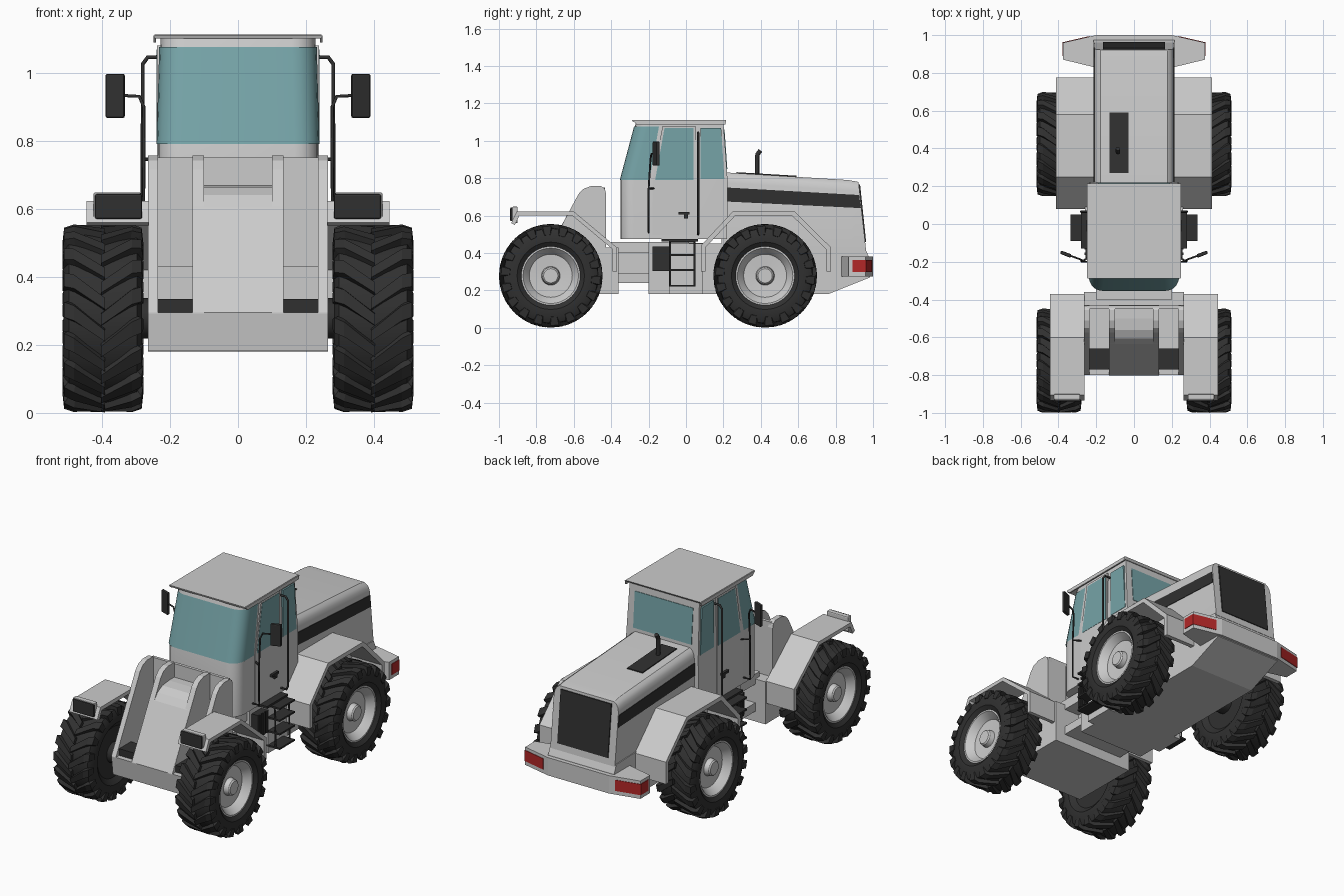
import bpy, bmesh, math
from mathutils import Vector

if "Cube" in bpy.data.objects:
    bpy.data.objects.remove(bpy.data.objects["Cube"])


def material(name, col):
    m = bpy.data.materials.new(name)
    m.diffuse_color = (*col, 1)
    m.use_nodes = True
    m.node_tree.nodes["Principled BSDF"].inputs["Base Color"].default_value = m.diffuse_color
    return m


BLACK = material("rubber_black", (0.03, 0.03, 0.03))
GLASS = material("window_teal", (0.18, 0.37, 0.39))
RED = material("lamp_red", (0.45, 0.02, 0.02))


def setup(ob, mat, mirror, bevel):
    bpy.context.collection.objects.link(ob)
    if mat:
        ob.data.materials.append(mat)
    if bevel:
        b = ob.modifiers.new("bevel", 'BEVEL')
        b.width, b.segments, b.limit_method = bevel, 2, 'ANGLE'
    if mirror:
        ob.modifiers.new("mirror", 'MIRROR').use_mirror_merge = False
    return ob


def finish(name, bm, mat=None, mirror=False, bevel=0, smooth=True):
    bmesh.ops.recalc_face_normals(bm, faces=bm.faces)
    me = bpy.data.meshes.new(name)
    bm.to_mesh(me)
    bm.free()
    if smooth:
        me.shade_smooth()
        me.set_sharp_from_angle(angle=math.radians(32))
    return setup(bpy.data.objects.new(name, me), mat, mirror, bevel)


def loft(bm, rings, closed=True, caps=True):
    vs = [[bm.verts.new(p) for p in r] for r in rings]
    n = len(rings[0])
    for a, b in zip(vs, vs[1:]):
        for i in range(n if closed else n - 1):
            j = (i + 1) % n
            bm.faces.new((a[i], a[j], b[j], b[i]))
    if caps:
        bm.faces.new(vs[0])
        bm.faces.new(vs[-1])


def prism(name, pts, a, b, axis='x', **kw):
    """Extrude a (y,z) profile along x, or an (x,y) plan along z."""
    bm = bmesh.new()
    put = (lambda p, t: (t, p[0], p[1])) if axis == 'x' else (lambda p, t: (p[0], p[1], t))
    loft(bm, [[put(p, t) for p in pts] for t in (a, b)])
    return finish(name, bm, smooth=False, **kw)


def box(name, x, y, z, **kw):
    return prism(name, [(y[0], z[0]), (y[1], z[0]), (y[1], z[1]), (y[0], z[1])], *x, **kw)


def strip(name, pts, th, a, b, **kw):
    """Bent sheet: polyline thickened towards its right side."""
    P = [Vector(p) for p in pts]
    inner = []
    for i, p in enumerate(P):
        d = [(P[k + 1] - P[k]).normalized() for k in (i - 1, i) if 0 <= k < len(P) - 1]
        n = sum((Vector((v.y, -v.x)) for v in d), Vector((0, 0))).normalized()
        inner.append(p + n * th / n.dot(Vector((d[0].y, -d[0].x))))
    return prism(name, [tuple(p) for p in P + inner[::-1]], a, b, **kw)


def pipe(name, pts, r, mirror=True):
    cu = bpy.data.curves.new(name, 'CURVE')
    cu.dimensions, cu.bevel_depth, cu.bevel_resolution, cu.use_fill_caps = '3D', r, 2, True
    s = cu.splines.new('POLY')
    s.points.add(len(pts) - 1)
    for q, p in zip(s.points, pts):
        q.co = (*p, 1)
    return setup(bpy.data.objects.new(name, cu), BLACK, mirror, 0)


def wheel_pt(x, r, a, yc):
    return (0.397 + x, yc - r * math.cos(a), 0.278 + r * math.sin(a))


def lathe(name, prof, yc, mat=None, n=40, caps=True):
    bm = bmesh.new()
    loft(bm, [[wheel_pt(x, r, i * math.tau / n, yc) for i in range(n)] for x, r in prof], caps=caps)
    return finish(name, bm, mat, True)


# Wheels: tyre (with dark inner disc), chevron lugs, dished rim, axle stubs
for tag, yc in (("front", -0.723), ("rear", 0.423)):
    lathe(tag + "_tyre", [(-.09, .01), (-.09, .148), (-.114, .18), (-.115, .225), (-.10, .253), (0, .258),
                          (.10, .253), (.115, .225), (.114, .18), (.09, .148)], yc, BLACK, caps=False)
    bm = bmesh.new()
    N = 18
    for side in (-1, 1):
        for k in range(N):
            a0 = (k + (0.5 if side > 0 else 0)) * math.tau / N
            rings = []
            for x, xb, r, rb, w in ((-.006, -.006, .277, .245, .06), (.085, .08, .276, .245, .08),
                                    (.114, .095, .266, .24, .085), (.119, .10, .22, .215, .07)):
                a = a0 + 0.27 * min(x, .1) / .1
                rings.append([wheel_pt(side * xx, rr, a + s, yc) for xx, rr, s in
                              ((x, r, -w), (x, r, w), (xb, rb, w * 1.35), (xb, rb, -w * 1.35))])
            loft(bm, rings)
    finish(tag + "_tyre_lugs", bm, BLACK, True, smooth=False)
    lathe(tag + "_rim", [(.0, .155), (.098, .157), (.098, .148), (.07, .125), (.055, .115),
                         (.05, .05), (.078, .045), (.085, .038), (.085, .012)], yc)
    bm = bmesh.new()
    loft(bm, [[(x, yc + .06 * math.cos(i * .3927), .278 + .06 * math.sin(i * .3927)) for i in range(16)]
              for x in (.20 if yc > 0 else .255, .33)])
    finish(tag + "_axle", bm, mat=BLACK, mirror=True)

# Front frame: base, back wall, four lift-arm plates, sloped centre panel
prism("front_base", [(-.80, .295), (-.36, .295), (-.36, .18), (-.60, .18), (-.785, .182)], -.265, .265)
box("front_back_wall", (-.25, .25), (-.45, -.432), (.43, .75))
box("front_rear_block", (-.265, .265), (-.44, -.36), (.19, .43))
plate = [(-.80, .295), (-.575, .715), (-.55, .742), (-.51, .757), (-.455, .757), (-.435, .745),
         (-.428, .72), (-.428, .27), (-.80, .29)]
prism("inner_arm_plate", plate, .10, .133, mirror=True)
prism("outer_arm_plate", plate, .235, .265, mirror=True)
prism("centre_slope", [(-.801, .295), (-.635, .604), (-.605, .64), (-.56, .663), (-.50, .67), (-.43, .67),
                       (-.43, .29)], -.132, .132)
box("arm_pivot", (.13, .24), (-.77, -.66), (.28, .335), mat=BLACK, mirror=True)

# Fenders
front_line = [(-.935, .56), (-.905, .622), (-.60, .622), (-.37, .43), (-.37, .30)]
strip("front_fender", front_line, .022, .262, .445, mirror=True)
strip("rear_fender", [(.08, .30), (.08, .44), (.25, .622), (.58, .622), (.775, .43), (.775, .30)],
      .025, .18, .412, mirror=True)
box("headlight_housing", (.285, .425), (-.93, -.90), (.56, .648), mirror=True, bevel=.006)
box("headlight", (.282, .42), (-.94, -.925), (.57, .643), mat=BLACK, mirror=True, bevel=.005)

# Articulation joint
for nm, z in (("upper_hinge", (.40, .46)), ("lower_hinge", (.24, .29))):
    box(nm, (-.2, .2), (-.40, -.15), z)
box("hinge_post", (-.1, .1), (-.37, -.19), (.26, .44))

# Rear chassis, side tanks, counterweight
prism("rear_chassis", [(-.2, .18), (.76, .18), (.985, .27), (.975, .385), (.955, .432), (-.2, .46)], -.215, .215)
prism("side_tank", [(-.09, .18), (.09, .18), (.09, .45), (-.09, .45)], .2, .26, mirror=True)
prism("counterweight", [(-.2, 1.0), (-.375, .96), (-.375, .87), (-.21, .83),
                        (.21, .83), (.375, .87), (.375, .96), (.2, 1.0)], .275, .38, axis='z')
prism("tail_light", [(.235, .995), (.379, .962), (.379, .89), (.36, .89), (.36, .94), (.235, .97)],
      .298, .362, axis='z', mat=RED, mirror=True)
for i in range(6):
    box("ribbed_filter", (.19, .262 if i % 2 else .256), (-.18 + i * .015, -.165 + i * .015), (.305, .435),
        mat=BLACK, mirror=True)

# Hood with rounded shoulders


def hood_ring(y, top, slant=0):
    half = [(.21, .42), (.21, top - .055), (.205, top - .03), (.195, top - .012), (.178, top)]
    pts = half + [(-x, z) for x, z in half[::-1]]
    return [(x, y - slant * (z - .42), z) for x, z in pts]


bm = bmesh.new()
loft(bm, [hood_ring(.19, .832), hood_ring(.89, .79, .06), hood_ring(.962, .78, .11)])
finish("hood", bm)
prism("hood_side_stripe", [(.22, .75), (.925, .71), (.935, .64), (.22, .675)], .2, .2135, mat=BLACK, mirror=True)
prism("rear_grille", [(.90, .46), (.963, .46), (.931, .765), (.88, .765)], -.165, .165, mat=BLACK)
prism("hood_intake", [(.27, .80), (.27, .832), (.59, .813), (.59, .78)], -.13, -.03, mat=BLACK)
pipe("exhaust", [(-.085, .38, .8), (-.085, .38, .915), (-.085, .384, .93), (-.085, .398, .948)], .012, False)

# Cab shell with rounded front corners


def front_arc(w, f, back, z, grow=0):
    """Right-to-left outline of the cab nose at height z."""
    half = [(w + grow, back)]
    for i in range(6):
        t = i * math.pi / 10
        half.append((w - .07 + (.07 + grow) * math.cos(t), f + .07 - (.07 + grow) * math.sin(t)))
    return [(x, y, z) for x, y in half + [(-x, y) for x, y in half[::-1]]]


bm = bmesh.new()
loft(bm, [front_arc(.235, -.35, .22, .475), front_arc(.235, -.35, .222, .79), front_arc(.227, -.267, .2, 1.1)])
finish("cab_shell", bm)
bm = bmesh.new()
loft(bm, [front_arc(.235, -.35, -.195, .79, .004), front_arc(.2275, -.274, -.145, 1.075, .004)],
     closed=False, caps=False)
finish("windshield", bm, GLASS)
# Roof plate with side drip rails
prism("roof", [(-.288, 1.111), (-.284, 1.1), (.205, 1.1), (.215, 1.112)], -.245, .245)
prism("roof_drip_rail", [(-.287, 1.109), (-.265, 1.088), (.21, 1.088), (.215, 1.109)], .241, .249, mirror=True)

# Doors and windows
prism("door", [(-.18, .495), (.05, .495), (.05, 1.08), (-.125, 1.08), (-.18, .79)], .2, .2375, mirror=True)
prism("door_window", [(-.165, .79), (.04, .79), (.04, 1.068), (-.115, 1.068)], .2, .239, mat=GLASS, mirror=True)
prism("side_window", [(.078, .795), (.205, .795), (.188, 1.068), (.078, 1.068)], .2, .237, mat=GLASS, mirror=True)
prism("rear_window", [(.15, .85), (.221, .85), (.206, 1.06), (.15, 1.06)], -.19, .19, mat=GLASS)
box("door_handle", (.23, .252), (-.04, .02), (.605, .62), mat=BLACK, mirror=True)
box("door_lock", (.23, .248), (-.012, .012), (.585, .605), mat=BLACK, mirror=True)

# Handrails and mirrors
pipe("handrail", [(.23, .065, 1.045), (.265, .065, 1.045), (.28, .065, 1.025), (.28, .065, .52),
                  (.27, .065, .50), (.23, .065, .50)], .006)
pipe("mirror_pole", [(.23, -.2, .51), (.277, -.2, .51), (.277, -.2, .74), (.277, -.19, .90),
                     (.29, -.185, .93), (.345, -.165, .933)], .005)
pipe("mirror_brace", [(.23, -.17, .745), (.277, -.2, .745)], .005)
prism("mirror", [(.335, -.18), (.39, -.158), (.387, -.14), (.332, -.16)], .867, .996, axis='z',
      mat=BLACK, mirror=True, bevel=.005)

# Entry ladder
for y in (-.085, .045):
    pipe("ladder_rail", [(.25, y, .46), (.30, y, .455), (.305, y, .225)], .005)
for z in (.22, .305, .385, .455):
    box("ladder_step", (.245, .335), (-.09, .05), (z, z + .01), mat=BLACK, mirror=True)
box("cab_floor_step", (.20, .28), (-.13, .065), (.462, .476), mat=BLACK, mirror=True)
